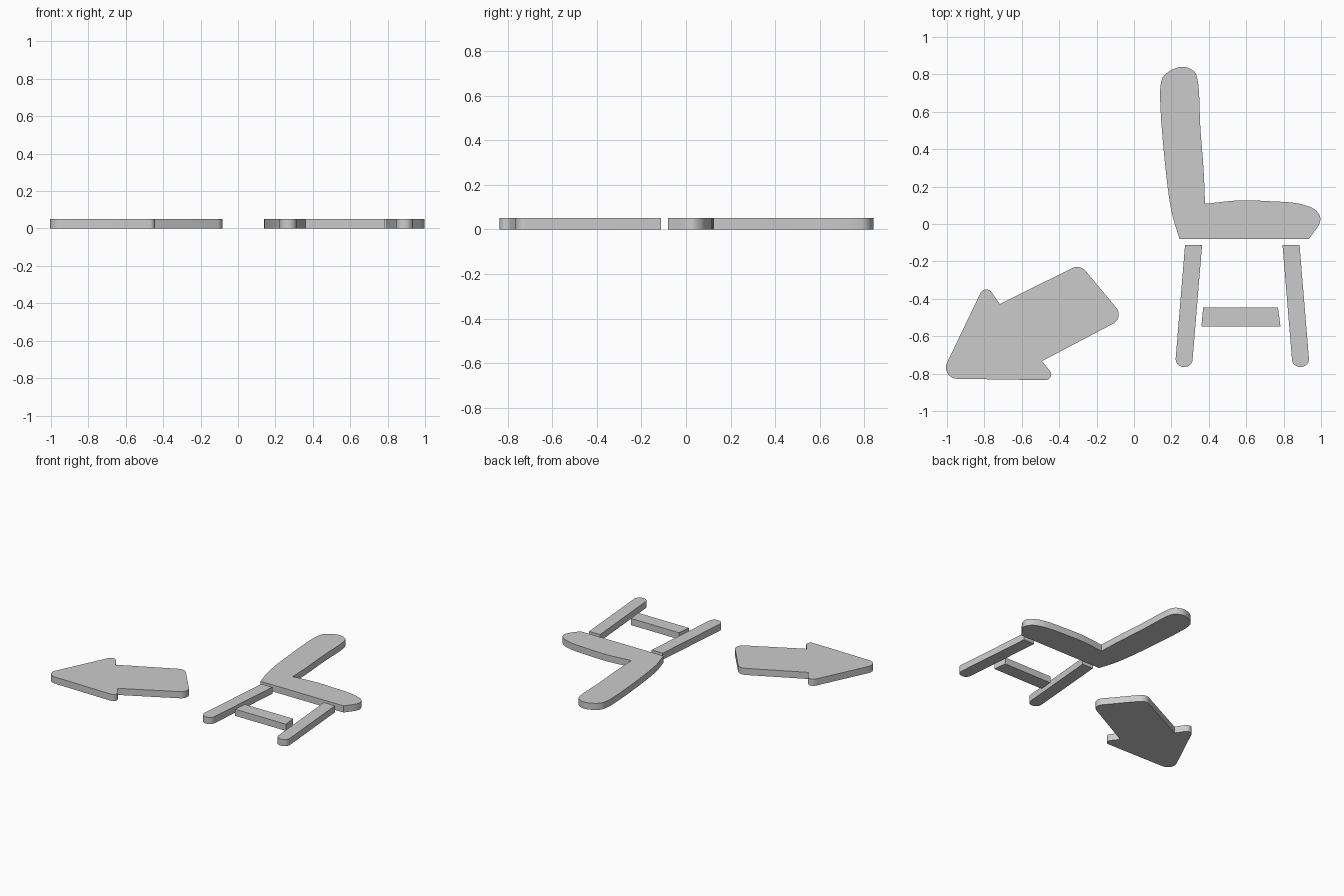
import bpy, bmesh, math
from mathutils import Vector

if "Cube" in bpy.data.objects:
    bpy.data.objects.remove(bpy.data.objects["Cube"])

THICK = 0.05
CHAIR_MID = 0.579


def plate(name, pts):
    """Extrude a flat outline upward from z = 0."""
    bm = bmesh.new()
    face = bm.faces.new([bm.verts.new((p[0], p[1], 0)) for p in pts])
    ext = bmesh.ops.extrude_face_region(bm, geom=[face])
    top = [g for g in ext["geom"] if isinstance(g, bmesh.types.BMVert)]
    bmesh.ops.translate(bm, verts=top, vec=(0, 0, THICK))
    if not any(len(f.verts) == len(pts) and f.calc_center_median().z < 1e-5 for f in bm.faces):
        bm.faces.new([v for v in bm.verts if v.co.z < 1e-5])
    bmesh.ops.recalc_face_normals(bm, faces=bm.faces)
    me = bpy.data.meshes.new(name)
    bm.to_mesh(me)
    bm.free()
    ob = bpy.data.objects.new(name, me)
    bpy.context.collection.objects.link(ob)
    bpy.context.view_layer.objects.active = ob
    bpy.ops.object.select_all(action='DESELECT')
    ob.select_set(True)
    bpy.ops.object.shade_smooth_by_angle(angle=math.radians(30))
    return ob


def rounded(corners, steps=10):
    """Outline from (x, y, radius) corners with arc fillets."""
    out = []
    n = len(corners)
    for i, (x, y, r) in enumerate(corners):
        p = Vector((x, y))
        if r == 0:
            out.append(p)
            continue
        a = (Vector(corners[i - 1][:2]) - p).normalized()
        b = (Vector(corners[(i + 1) % n][:2]) - p).normalized()
        half = a.angle(b) / 2
        c = p + (a + b).normalized() * (r / math.sin(half))
        s = p + a * (r / math.tan(half)) - c
        e = p + b * (r / math.tan(half)) - c
        turn = math.atan2(s.x * e.y - s.y * e.x, s.dot(e))
        for k in range(steps + 1):
            t = turn * k / steps
            out.append(c + Vector((s.x * math.cos(t) - s.y * math.sin(t),
                                   s.x * math.sin(t) + s.y * math.cos(t))))
    return out


def spline(pts, steps=6):
    """Smooth curve through the points (centripetal Catmull-Rom)."""
    p = [Vector(q) for q in pts]
    p = [2 * p[0] - p[1]] + p + [2 * p[-1] - p[-2]]
    out = []
    for i in range(1, len(p) - 2):
        q = p[i - 1:i + 3]
        t = [0.0]
        for k in range(3):
            t.append(t[-1] + math.sqrt((q[k + 1] - q[k]).length))
        for k in range(steps):
            u = t[1] + (t[2] - t[1]) * k / steps

            def mix(a, b, i0, i1):
                w = (u - t[i0]) / (t[i1] - t[i0])
                return a * (1 - w) + b * w
            a1, a2, a3 = (mix(q[j], q[j + 1], j, j + 1) for j in range(3))
            out.append(mix(mix(a1, a2, 0, 2), mix(a2, a3, 1, 3), 1, 2))
    out.append(p[-2])
    return out


# Arrow
plate("arrow", rounded([
    (-1.04, -0.826, 0.06), (-0.41, -0.836, 0.03), (-0.492, -0.733, 0),
    (-0.051, -0.501, 0.055), (-0.288, -0.215, 0.06), (-0.718, -0.428, 0),
    (-0.795, -0.315, 0.035)]))

# Seat and backrest in one outline
seat_edge = spline([(0.935, -0.08), (0.99, 0.0), (0.996, 0.035), (0.97, 0.075),
                    (0.885, 0.108), (0.72, 0.122), (0.565, 0.126), (0.38, 0.108)])
back_edge = spline([(0.38, 0.108), (0.372, 0.29), (0.355, 0.51), (0.341, 0.765),
                    (0.322, 0.815), (0.265, 0.84), (0.20, 0.823), (0.155, 0.785),
                    (0.142, 0.74), (0.14, 0.66), (0.163, 0.35), (0.20, 0.07), (0.243, -0.08)])
plate("seat_and_back", seat_edge + back_edge[1:])

# Legs, mirrored about the chair middle
leg = rounded([(0.273, -0.112, 0), (0.219, -0.764, 0.042),
               (0.31, -0.764, 0.042), (0.364, -0.112, 0)])
plate("back_leg", leg)
plate("front_leg", [(2 * CHAIR_MID - p.x, p.y) for p in reversed(leg)])

# Rung between the legs
plate("rung", [(0.36, -0.548), (0.783, -0.548), (0.77, -0.447), (0.37, -0.447)])
